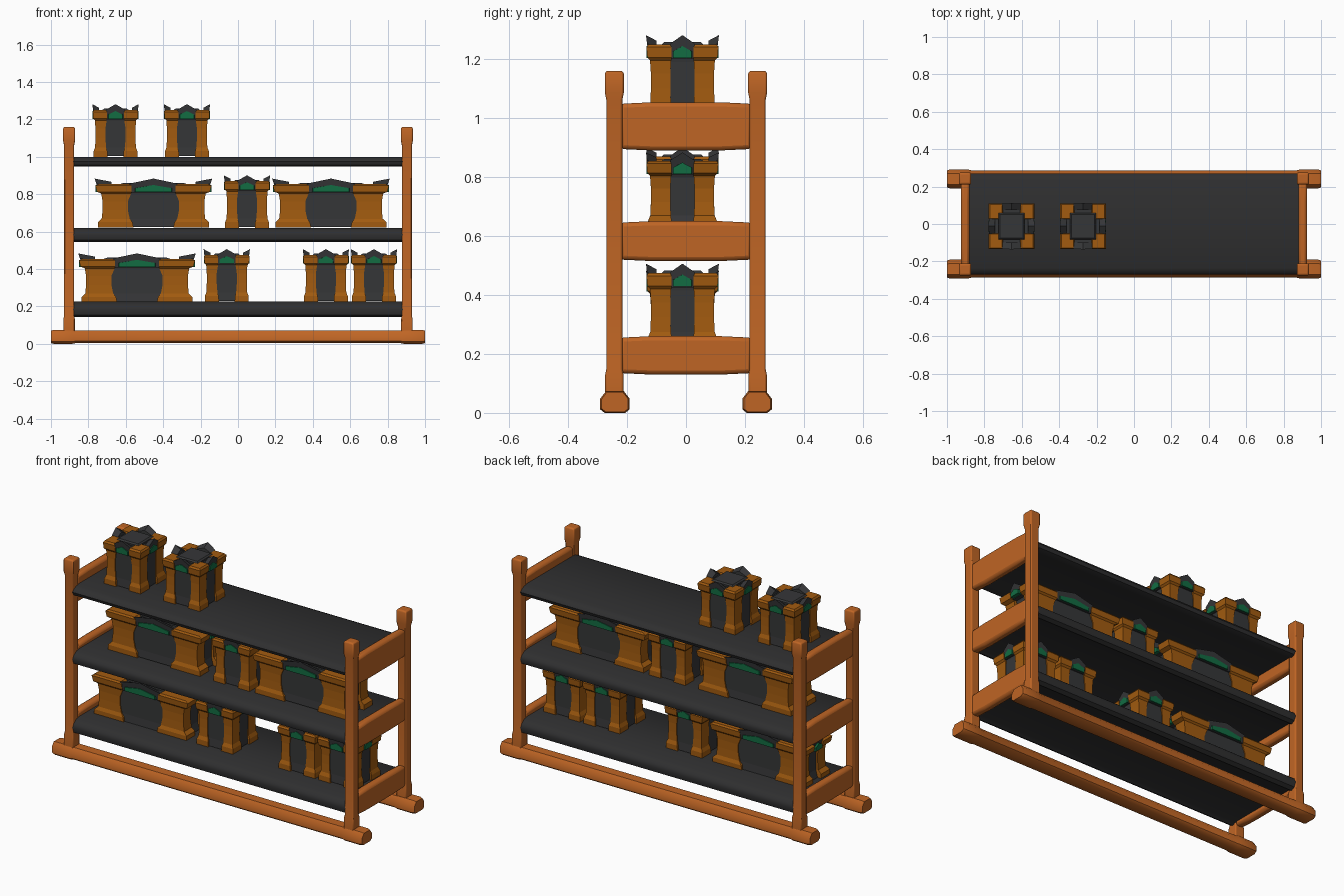
import bpy, bmesh
from mathutils import Vector

if "Cube" in bpy.data.objects:
    bpy.data.objects.remove(bpy.data.objects["Cube"])


def material(name, rgb):
    m = bpy.data.materials.new(name)
    m.diffuse_color = (*rgb, 1)
    m.use_nodes = True
    m.node_tree.nodes["Principled BSDF"].inputs["Base Color"].default_value = m.diffuse_color
    return m


WOOD = material("wood", (0.52, 0.13, 0.018))
SHELF = material("shelf_dark", (0.028, 0.028, 0.029))
BRASS = material("chest_orange", (0.36, 0.105, 0.005))
DARK = material("chest_dark", (0.036, 0.037, 0.039))
GREEN = material("gem_green", (0.006, 0.15, 0.055))


def loft(bm, rings):
    """Skin a list of equal-length point rings and cap both ends."""
    vs = [[bm.verts.new(p) for p in r] for r in rings]
    n = len(vs[0])
    for a, b in zip(vs, vs[1:]):
        for i in range(n):
            j = (i + 1) % n
            bm.faces.new((a[i], a[j], b[j], b[i]))
    bm.faces.new(vs[0])
    bm.faces.new(vs[-1])


def to_mesh(bm, name, mat):
    bmesh.ops.recalc_face_normals(bm, faces=bm.faces[:])
    me = bpy.data.meshes.new(name)
    bm.to_mesh(me)
    bm.free()
    me.materials.append(mat)
    return me


def place(me, name, loc=(0, 0, 0), scale=(1, 1, 1), bevel=0, smooth=False):
    ob = bpy.data.objects.new(name, me)
    bpy.context.collection.objects.link(ob)
    ob.location, ob.scale = loc, scale
    if bevel:
        m = ob.modifiers.new("bevel", 'BEVEL')
        m.width, m.segments = bevel, 2
    if smooth:
        bpy.ops.object.select_all(action='DESELECT')
        ob.select_set(True)
        bpy.context.view_layer.objects.active = ob
        bpy.ops.object.shade_smooth_by_angle(angle=0.7)
    return ob


def lofted(name, mat, rings):
    bm = bmesh.new()
    loft(bm, rings)
    return to_mesh(bm, name, mat)


# --- Rack frame ---
# foot rails with thicker end knobs
section = [(-.05, .012), (-.035, 0), (.035, 0), (.05, .012), (.05, .048), (.03, .074), (-.03, .074), (-.05, .048)]
half = [(1, .9), (.985, 1), (.885, 1), (.87, .92)]
stations = [(-x, s) for x, s in half] + [(x, s) for x, s in reversed(half)]
rail = lofted("foot_rail", WOOD,
              [[(x, y * s, .037 + (z - .037) * s) for y, z in section] for x, s in stations])

# upright posts with a slightly wider cap
post_profile = [(.05, .031), (.13, .031), (.15, .027), (1.06, .027), (1.085, .032), (1.15, .032), (1.16, .027)]
post = lofted("post", WOOD, [[(-r, -r, z), (r, -r, z), (r, r, z), (-r, r, z)] for z, r in post_profile])

for sy, side in ((-1, "front"), (1, "back")):
    place(rail, side + "_foot_rail", (0, .241 * sy, 0), smooth=True)
    for sx, end in ((-1, "left"), (1, "right")):
        place(post, f"{side}_{end}_post", (.903 * sx, .243 * sy, 0), bevel=.006, smooth=True)

# end slats and shelves at three levels
LEVELS = [("lower", .13, .26, .142, .225), ("middle", .515, .65, .545, .62), ("upper", .89, 1.053, .947, 1.0)]
for name, s0, s1, z0, z1 in LEVELS:
    rings = [[(x, y, z) for x, z in ((-.023, s0 + t), (.023, s0 + t), (.023, s1 - t), (-.023, s1 - t))]
             for y, t in ((-.225, .005), (-.12, 0), (.12, 0), (.225, .005))]
    slat = lofted(name + "_slat", WOOD, rings)
    for sx, end in ((-1, "left"), (1, "right")):
        place(slat, f"{name}_{end}_slat", (.903 * sx, 0, 0), bevel=.014, smooth=True)
    h = z1 - z0
    prof = [(-.235, z1), (-.262, z1 - .25 * h), (-.27, z1 - .5 * h), (-.262, z0 + .15 * h), (-.24, z0),
            (-.21, z0 + .2 * h)]
    prof += [(-y, z) for y, z in reversed(prof)]
    place(lofted(name + "_shelf", SHELF, [[(x, y, z) for y, z in prof] for x in (-.885, .885)]),
          name + "_shelf", smooth=True)

# --- Chest part meshes (small size, base at z = 0) ---
# four flared corner pieces: z, outer edge, inner edge x, inner edge y
corner_profile = [(0, .117, .042, .036), (.03, .117, .044, .037), (.05, .109, .050, .039), (.1, .107, .054, .041),
                  (.15, .107, .054, .041), (.195, .110, .047, .038), (.205, .119, .046, .038),
                  (.24, .122, .046, .038), (.25, .115, .050, .042)]
bm = bmesh.new()
for sx in (-1, 1):
    for sy in (-1, 1):
        loft(bm, [[(sx * x, sy * y, z) for x, y in ((i, j), (o, j), (o, o), (i, o))]
                  for z, o, i, j in corner_profile])
corners = to_mesh(bm, "chest_corners", BRASS)


def on_side(k, u, depth, z):
    """Map side coordinates to one of the four chest sides."""
    w = u * (1.12 if k % 2 == 0 else .92)
    return [(w, -depth, z), (depth, w, z), (-w, depth, z), (-depth, -w, z)][k]


def box_ring(r, z):
    return [(-r, -r, z), (r, -r, z), (r, r, z), (-r, r, z)]


# dark core, raised lid and the pointed crest on every side
bm = bmesh.new()
loft(bm, [box_ring(.108, .004), box_ring(.103, .05), box_ring(.103, .19), box_ring(.11, .24)])
loft(bm, [box_ring(.07, .23), box_ring(.07, .25), box_ring(.062, .257)])
crest = [(-.042, .2), (.042, .2), (.045, .252), (0, .281), (-.045, .252)]
back = [(-.042, .2), (.042, .2), (.042, .242), (0, .262), (-.042, .242)]
for k in range(4):
    loft(bm, [[on_side(k, u, .114 + max(0, z - .2) * .12, z) for u, z in crest],
              [on_side(k, u, .088, z) for u, z in back]])
core = to_mesh(bm, "chest_core", DARK)

# green gem under each crest
bm = bmesh.new()
gem = [(-.036, .203), (.036, .203), (.036, .226), (0, .244), (-.036, .226)]
for k in range(4):
    loft(bm, [[on_side(k, u * s, d, z) for u, z in gem] for s, d in ((.95, .1225), (1, .108))])
gems = to_mesh(bm, "chest_gems", GREEN)

# --- Chests on the shelves: x, base z, long? ---
CHESTS = [(-.655, 1.0, 0), (-.273, 1.0, 0),
          (-.452, .622, 1), (.048, .62, 0), (.497, .622, 1),
          (-.54, .222, 1), (-.06, .225, 0), (.47, .225, 0), (.727, .225, 0)]
for i, (x, z, is_long) in enumerate(CHESTS, 1):
    scale = (2.54, 1, .93) if is_long else (1, 1, 1)
    for me, part in ((corners, "corners"), (core, "core"), (gems, "gems")):
        place(me, f"chest_{i}_{part}", (x, -.012, z), scale)
